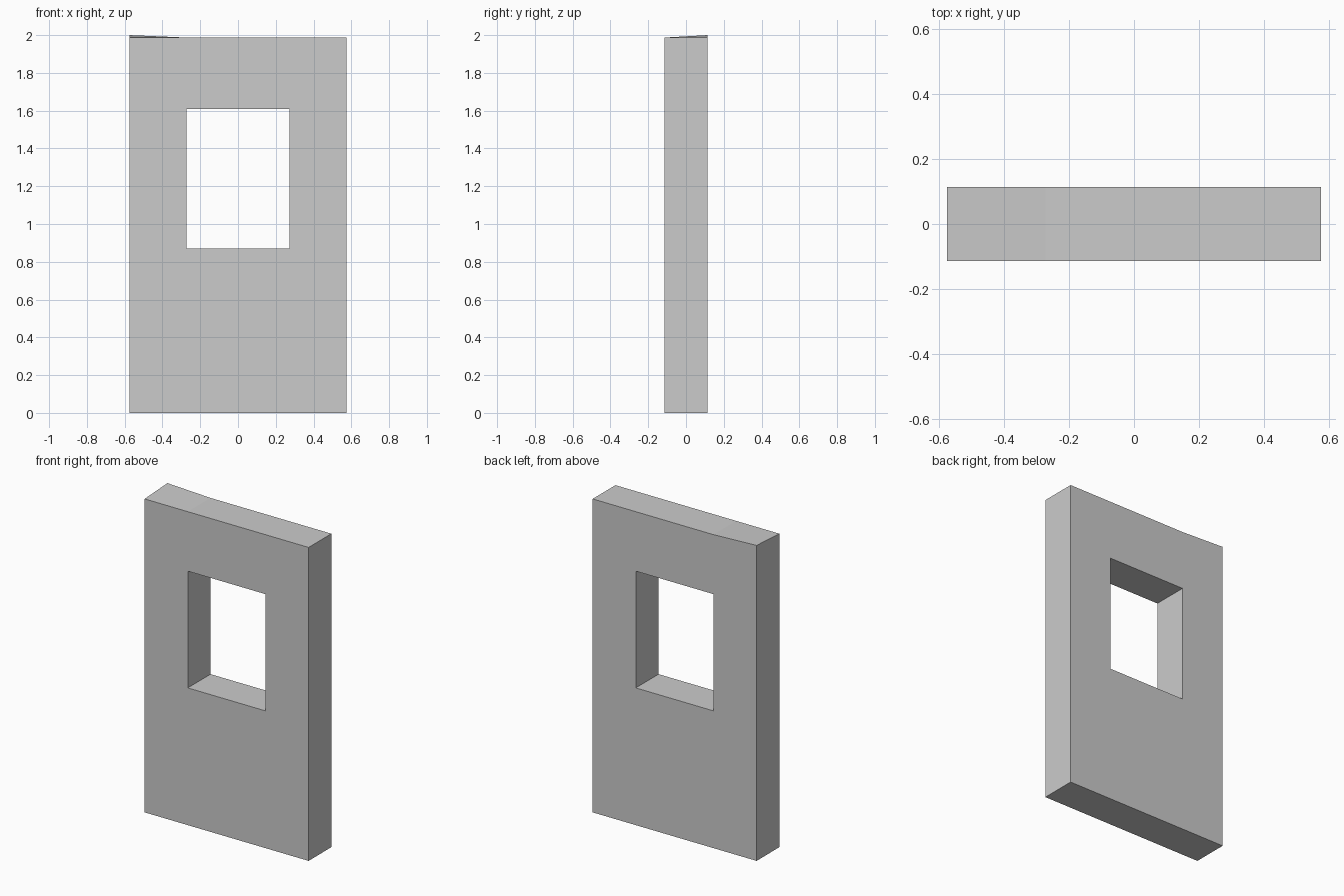
import bpy, bmesh

if "Cube" in bpy.data.objects:
    bpy.data.objects.remove(bpy.data.objects["Cube"])

# Wall outline grid: the centre cell is the window opening
XS = [-0.575, -0.272, 0.272, 0.575]
ZS = [0.0, 0.87, 1.61, 1.987]
HALF_DEPTH = 0.114

bm = bmesh.new()

# Front sheet, leaving out the window cell
grid = [[bm.verts.new((x, -HALF_DEPTH, z)) for z in ZS] for x in XS]
for i in range(3):
    for j in range(3):
        if (i, j) != (1, 1):
            bm.faces.new((grid[i][j], grid[i + 1][j],
                          grid[i + 1][j + 1], grid[i][j + 1]))

# Thickness, including the window reveal
ext = bmesh.ops.extrude_face_region(bm, geom=bm.faces[:], use_keep_orig=True)
back = [g for g in ext["geom"] if isinstance(g, bmesh.types.BMVert)]
bmesh.ops.translate(bm, verts=back, vec=(0, 2 * HALF_DEPTH, 0))

# Slightly raised rear left top corner
for v in back:
    if v.co.x < -0.5 and v.co.z > 1.9:
        v.co.z = 2.0

bmesh.ops.recalc_face_normals(bm, faces=bm.faces[:])
mesh = bpy.data.meshes.new("window_wall")
bm.to_mesh(mesh)
bm.free()
wall = bpy.data.objects.new("window_wall", mesh)
bpy.context.collection.objects.link(wall)
